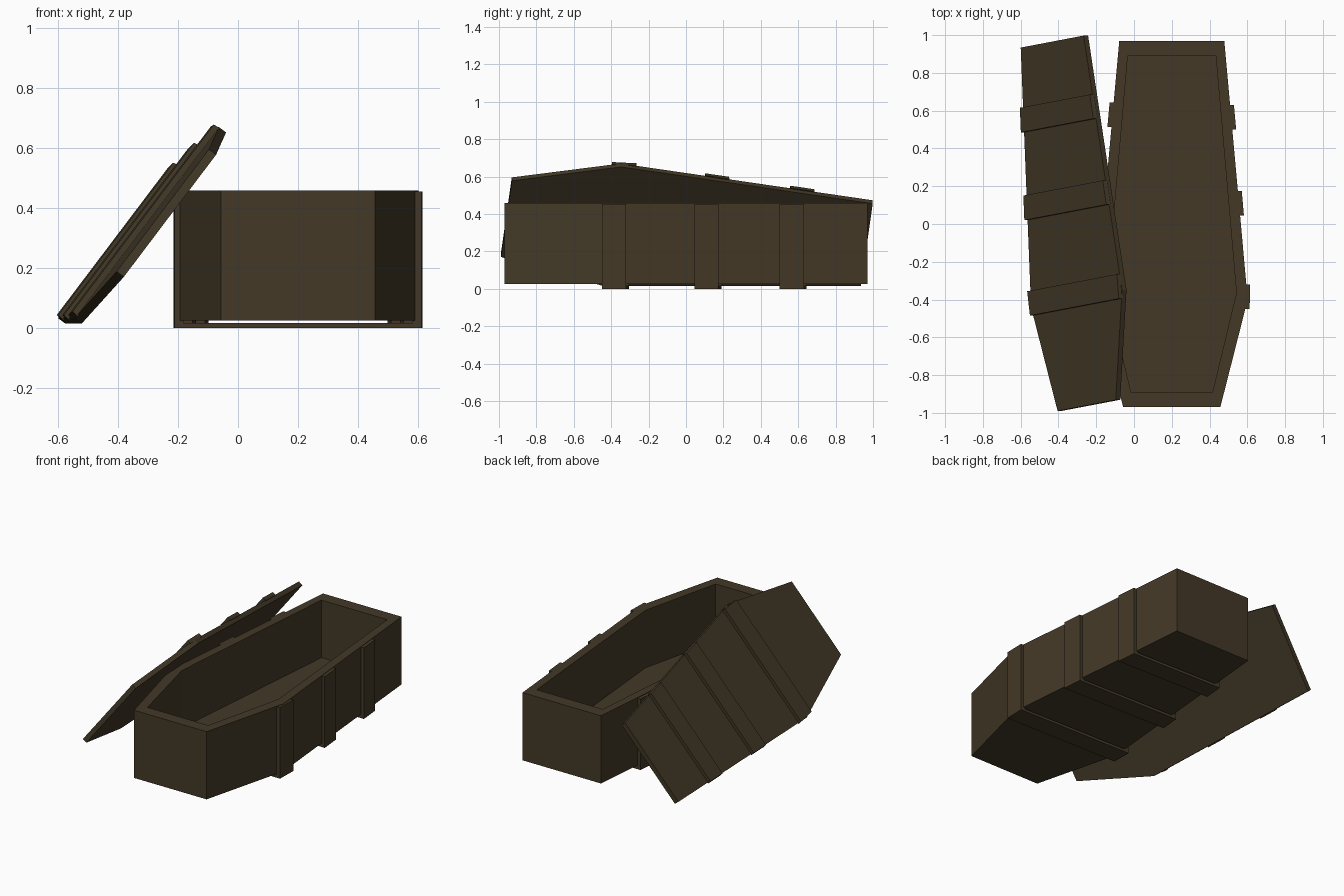
import bpy, bmesh
from mathutils import Matrix, Vector

if "Cube" in bpy.data.objects:
    bpy.data.objects.remove(bpy.data.objects["Cube"])

wood = bpy.data.materials.new("dark_brown_wood")
wood.diffuse_color = (0.056, 0.040, 0.020, 1)
wood.use_nodes = True
wood.node_tree.nodes["Principled BSDF"].inputs["Base Color"].default_value = wood.diffuse_color

# coffin half-outline: (y, half width) from foot to head
OUTER = [(-0.97, 0.257), (-0.40, 0.402), (0.97, 0.278)]
INNER = [(-0.893, 0.215), (-0.365, 0.342), (0.89, 0.233)]


def half_width(y, prof=OUTER):
    for (y0, w0), (y1, w1) in zip(prof, prof[1:]):
        if y <= y1:
            return w0 + (w1 - w0) * (y - y0) / (y1 - y0)
    return prof[-1][1]


def ring(prof):
    return [(w, y) for y, w in prof] + [(-w, y) for y, w in reversed(prof)]


def finish(name, bm, matrix):
    bmesh.ops.recalc_face_normals(bm, faces=bm.faces)
    me = bpy.data.meshes.new(name)
    bm.to_mesh(me)
    bm.free()
    me.materials.append(wood)
    ob = bpy.data.objects.new(name, me)
    bpy.context.collection.objects.link(ob)
    ob.matrix_world = matrix
    return ob


def loft(name, levels, matrix):
    """Join stacked outlines (points, z) with walls and cap both ends."""
    bm = bmesh.new()
    rings = [[bm.verts.new((x, y, z)) for x, y in pts] for pts, z in levels]
    for a, b in zip(rings, rings[1:]):
        for i in range(len(a)):
            j = (i + 1) % len(a)
            bm.faces.new((a[i], a[j], b[j], b[i]))
    bm.faces.new(rings[0])
    bm.faces.new(rings[-1])
    return finish(name, bm, matrix)


def band(name, y, section, matrix, skew=0.0):
    """Sweep a cross-section of (side, offset, z) along y, following the outline."""
    bm = bmesh.new()
    ends = []
    for e in (y - 0.065, y + 0.065):
        w = half_width(e)
        ends.append([bm.verts.new((s * (w + o), e - skew * s, z)) for s, o, z in section])
    a, b = ends
    for i in range(len(a)):
        j = (i + 1) % len(a)
        bm.faces.new((a[i], a[j], b[j], b[i]))
    bm.faces.new(a)
    bm.faces.new(b)
    return finish(name, bm, matrix)


# open box with hollow interior
box_at = Matrix.Translation((0.2, 0, 0))
loft("coffin_box", [(ring(OUTER), 0.025), (ring(OUTER), 0.458),
                    (ring(INNER), 0.458), (ring(INNER), 0.09)], box_at)

# U-shaped bands wrapping the sides and bottom of the box
u_section = [(-1, 0.021, 0.455), (-1, 0.021, 0.0), (1, 0.021, 0.0), (1, 0.021, 0.455),
             (1, -0.01, 0.455), (1, -0.01, 0.017), (-1, -0.01, 0.017), (-1, -0.01, 0.455)]
for n, y in enumerate((-0.378, 0.117, 0.572)):
    band(f"box_band_{n + 1}", y, u_section, box_at, 0.007)

# lid leaning against the box; local x runs up the slope, local z is its outer side
u = Vector((0.599, 0.114, 0.793)).normalized()
v = Vector((-0.099, 0.992, -0.078))
v = (v - u * v.dot(u)).normalized()
lid_at = Matrix((u, v, u.cross(v))).transposed().to_4x4()
lid_at.translation = (-0.342, 0.0025, 0.323)
loft("lid", [(ring(OUTER), -0.03), (ring(OUTER), 0.0)], lid_at)

# raised straps across the lid
strap = [(-1, 0.006, -0.005), (1, 0.006, -0.005), (1, 0.002, 0.02), (-1, 0.002, 0.02)]
for n, y in enumerate((-0.38, 0.125, 0.588)):
    band(f"lid_band_{n + 1}", y, strap, lid_at)
